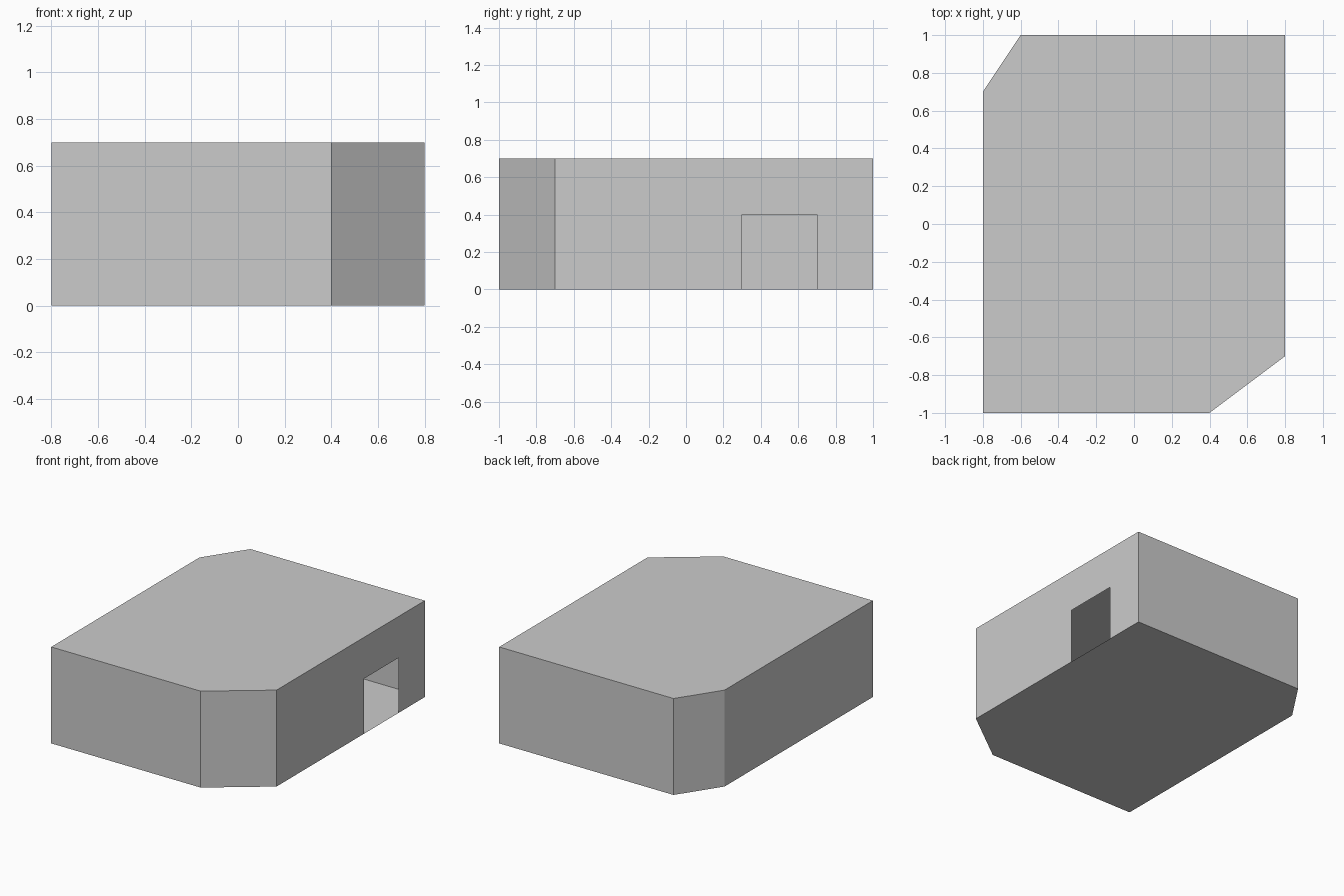
import bpy
import bmesh

if "Cube" in bpy.data.objects:
    bpy.data.objects.remove(bpy.data.objects["Cube"])

HEIGHT = 0.7
# Footprint with two cut corners, counter-clockwise from front left
PLAN = [(-0.8, -1), (0.4, -1), (0.8, -0.7), (0.8, 1), (-0.6, 1), (-0.8, 0.7)]
DOOR_START, DOOR_END, DOOR_TOP = 0.3, 0.7, 0.4


def make_panels(name, polygons):
    bm = bmesh.new()
    for poly in polygons:
        bm.faces.new([bm.verts.new(p) for p in poly])
    bmesh.ops.remove_doubles(bm, verts=bm.verts, dist=0.0001)
    mesh = bpy.data.meshes.new(name)
    bm.to_mesh(mesh)
    bm.free()
    obj = bpy.data.objects.new(name, mesh)
    bpy.context.collection.objects.link(obj)
    return obj


# Thin outer walls, with a doorway notch in the right wall
walls = []
for i, (a, b) in enumerate(zip(PLAN, PLAN[1:] + PLAN[:1])):
    wall = [(*a, 0)]
    if i == 2:
        wall += [(0.8, DOOR_START, 0), (0.8, DOOR_START, DOOR_TOP),
                 (0.8, DOOR_END, DOOR_TOP), (0.8, DOOR_END, 0)]
    wall += [(*b, 0), (*b, HEIGHT), (*a, HEIGHT)]
    walls.append(wall)
make_panels("walls", walls)

# Flat floor and roof
make_panels("floor", [[(x, y, 0) for x, y in reversed(PLAN)]])
make_panels("roof", [[(x, y, HEIGHT) for x, y in PLAN]])
